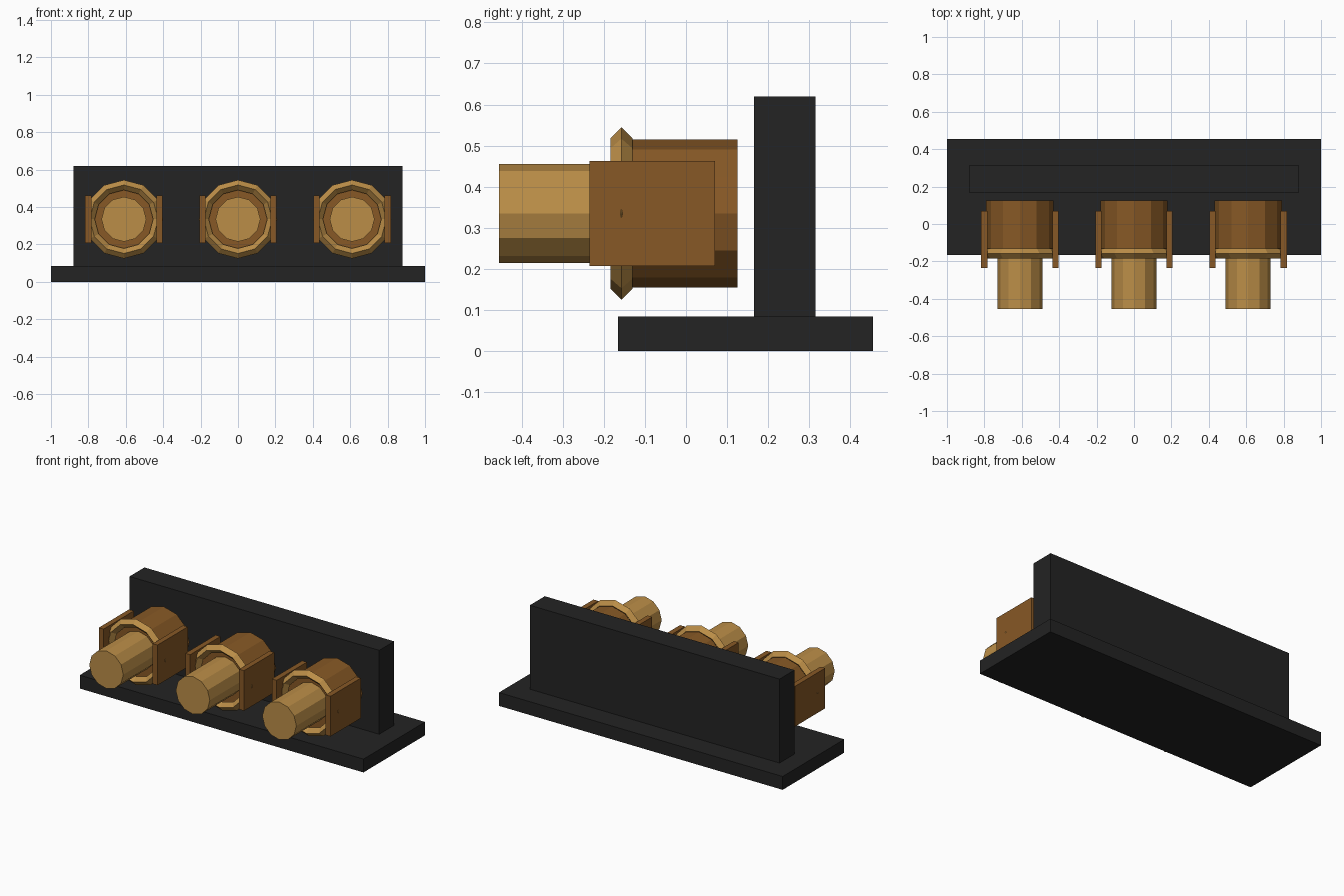
import bpy, math

if "Cube" in bpy.data.objects:
    bpy.data.objects.remove(bpy.data.objects["Cube"])


def material(name, rgb):
    m = bpy.data.materials.new(name)
    m.diffuse_color = (*rgb, 1)
    m.use_nodes = True
    m.node_tree.nodes["Principled BSDF"].inputs["Base Color"].default_value = m.diffuse_color
    return m


BLACK = material("matte_black", (0.017, 0.017, 0.017))
BROWN = material("bronze_brown", (0.242, 0.099, 0.019))
GOLD = material("dull_gold", (0.50, 0.27, 0.064))
AXIS_Z = 0.335


def finish(name, mat):
    ob = bpy.context.object
    ob.name = name
    ob.data.materials.append(mat)
    bpy.ops.object.transform_apply(location=False, rotation=True, scale=True)


def box(name, lo, hi, mat):
    bpy.ops.mesh.primitive_cube_add(size=1, location=[(a + b) / 2 for a, b in zip(lo, hi)])
    bpy.context.object.scale = [b - a for a, b in zip(lo, hi)]
    finish(name, mat)


def drum(name, x, y0, y1, radius, mat):
    # twelve-sided cylinder lying along y
    bpy.ops.mesh.primitive_cylinder_add(
        vertices=12, radius=radius, depth=y1 - y0,
        location=(x, (y0 + y1) / 2, AXIS_Z), rotation=(math.pi / 2, 0, 0))
    finish(name, mat)


# Stand
box("base_plate", (-1, -0.165, 0), (1, 0.455, 0.085), BLACK)
box("back_wall", (-0.88, 0.165, 0.085), (0.88, 0.315, 0.62), BLACK)

# Three identical fittings
for i, x in enumerate((-0.61, 0, 0.61), 1):
    drum(f"housing_{i}", x, -0.13, 0.125, 0.18, BROWN)
    drum(f"plunger_{i}", x, -0.455, -0.10, 0.12, GOLD)
    # Faceted collar ring
    bpy.ops.mesh.primitive_torus_add(
        major_segments=12, minor_segments=4, major_radius=0.183, minor_radius=0.027,
        location=(x, -0.157, AXIS_Z), rotation=(math.pi / 2, 0, 0))
    finish(f"collar_{i}", GOLD)
    # Side cheeks
    for side, name in ((-1, "left"), (1, "right")):
        cx = x + side * 0.19
        box(f"{name}_cheek_{i}", (cx - 0.017, -0.235, 0.207), (cx + 0.017, 0.07, 0.463), BROWN)
